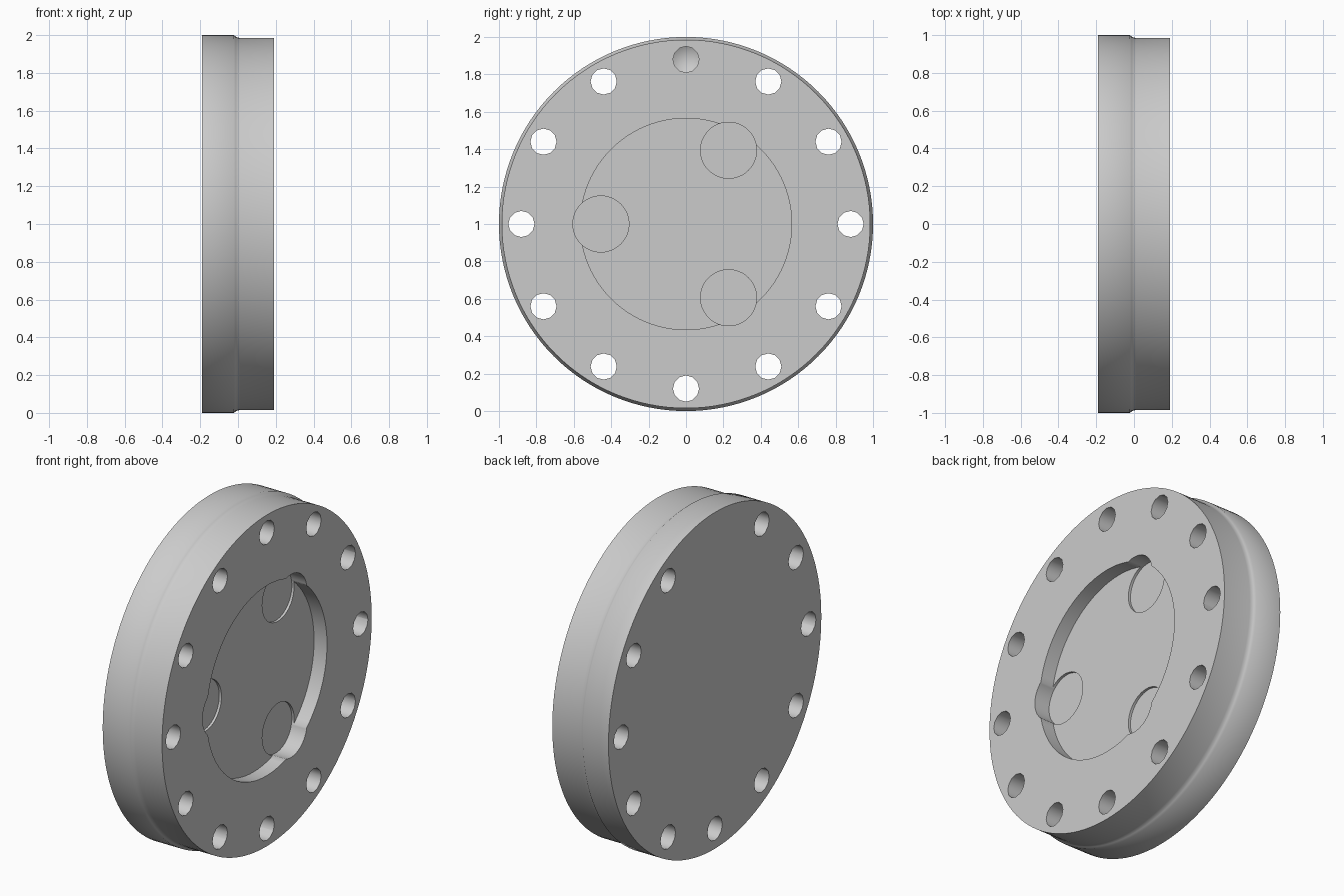
import bpy, bmesh
from math import cos, sin, pi, radians
from mathutils import Vector

cube = bpy.data.objects.get("Cube")
if cube:
    bpy.data.objects.remove(cube, do_unlink=True)

metal = bpy.data.materials.new("plain grey metal")
metal.use_nodes = True
GREY = (0.6, 0.6, 0.6, 1)
metal.diffuse_color = GREY
metal.node_tree.nodes["Principled BSDF"].inputs["Base Color"].default_value = GREY


def lathe(name, profile, sides, y=0.0, z=1.0):
    """Revolve (x, radius) points about an axis along x and cap open ends."""
    bm = bmesh.new()
    verts = [bm.verts.new((x, 0, r)) for x, r in profile]
    edges = [bm.edges.new(pair) for pair in zip(verts, verts[1:])]
    bmesh.ops.spin(bm, geom=verts + edges, cent=(0, 0, 0), axis=(1, 0, 0),
                   angle=2 * pi, steps=sides)
    bmesh.ops.remove_doubles(bm, verts=bm.verts, dist=0.0001)
    bmesh.ops.holes_fill(bm, edges=[e for e in bm.edges if e.is_boundary], sides=0)
    bmesh.ops.recalc_face_normals(bm, faces=bm.faces)
    bmesh.ops.translate(bm, verts=bm.verts, vec=Vector((0, y, z)))
    mesh = bpy.data.meshes.new(name)
    bm.to_mesh(mesh)
    bm.free()
    mesh.materials.append(metal)
    obj = bpy.data.objects.new(name, mesh)
    bpy.context.collection.objects.link(obj)
    return obj


def cut(body, cutter):
    """Subtract the cutter from the body, then discard it."""
    cutter.hide_render = True
    mod = body.modifiers.new("cut", 'BOOLEAN')
    mod.operation = 'DIFFERENCE'
    mod.solver = 'EXACT'
    mod.object = cutter
    bpy.context.view_layer.objects.active = body
    bpy.ops.object.modifier_apply(modifier=mod.name)
    bpy.data.objects.remove(cutter, do_unlink=True)


# Stepped disc with a small fillet between the two rims
HALF = 0.19
disc = lathe("flange_disc", [(-HALF, 1), (-0.022, 1), (-0.012, 0.992),
                             (0, 0.987), (0.012, 0.985), (HALF, 0.985)], 128)

# Shallow round pocket in the +x face
cut(disc, lathe("pocket_cutter", [(HALF - 0.085, 0.565), (0.3, 0.565)], 96))

# Three slightly deeper round lobes on the pocket edge
for i in range(3):
    a = pi + i * 2 * pi / 3
    cut(disc, lathe("lobe_cutter", [(HALF - 0.1, 0.15), (0.3, 0.15)], 48,
                    0.455 * cos(a), 1 + 0.455 * sin(a)))

# Ring of bolt holes: eleven through, the top one blind with a drill point
for i in range(12):
    a = pi / 2 + i * pi / 6
    profile = [(-0.3, 0.07), (0.3, 0.07)]
    if i == 0:
        profile = [(-0.1, 0), (-0.06, 0.07), (0.3, 0.07)]
    cut(disc, lathe("hole_cutter", profile, 12, 0.88 * cos(a), 1 + 0.88 * sin(a)))

# Smooth walls, crisp rims
bpy.ops.object.select_all(action='DESELECT')
disc.select_set(True)
bpy.context.view_layer.objects.active = disc
bpy.ops.object.shade_smooth_by_angle(angle=radians(40))
